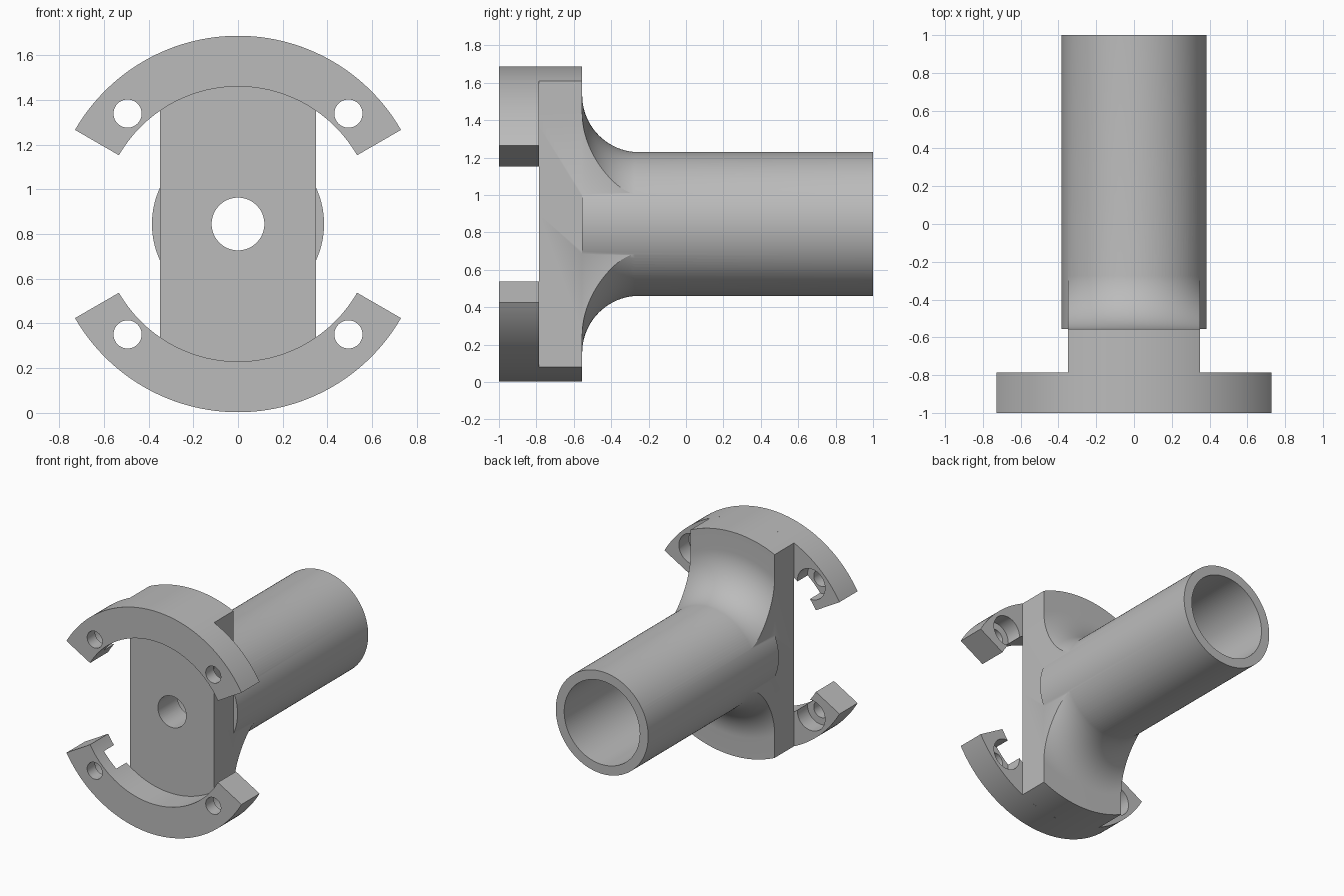
import bpy, bmesh
from math import cos, sin, pi, radians

if "Cube" in bpy.data.objects:
    bpy.data.objects.remove(bpy.data.objects["Cube"])

AXIS_Z = 0.845      # height of the tube axis
RIM = 0.842         # outer radius of flange and clamp arcs
TUBE_R = 0.385
BACK = -0.555       # rear face of the flange
FRONT = -0.785      # front face of the flange

grey = bpy.data.materials.new("Plain grey")
grey.use_nodes = True
grey.diffuse_color = (0.5, 0.5, 0.5, 1)
grey.node_tree.nodes["Principled BSDF"].inputs["Base Color"].default_value = (0.5, 0.5, 0.5, 1)


def finish(name, bm):
    bmesh.ops.recalc_face_normals(bm, faces=bm.faces)
    mesh = bpy.data.meshes.new(name)
    bm.to_mesh(mesh)
    bm.free()
    mesh.materials.append(grey)
    obj = bpy.data.objects.new(name, mesh)
    bpy.context.collection.objects.link(obj)
    return obj


def lathe(name, profile, cx=0.0, cz=AXIS_Z, start=0.0, sweep=2 * pi, steps=128):
    """Turn (radius, y) points about a line along y; a part sweep is a capped sector."""
    bm = bmesh.new()
    verts = [bm.verts.new((cx + r * cos(start), y, cz + r * sin(start))) for r, y in profile]
    full = sweep > 6.28
    if full:
        geom = verts + [bm.edges.new(pair) for pair in zip(verts, verts[1:])]
    else:
        geom = [bm.faces.new(verts)]
    bmesh.ops.spin(bm, geom=geom, cent=(cx, 0, cz), axis=(0, -1, 0),
                   angle=sweep, steps=steps, use_merge=full)
    bmesh.ops.remove_doubles(bm, verts=bm.verts, dist=1e-5)
    return finish(name, bm)


def rod(name, radius, y0, y1, **kw):
    return lathe(name, [(0, y0), (radius, y0), (radius, y1), (0, y1)], **kw)


def box(name, size, centre):
    bm = bmesh.new()
    bmesh.ops.create_cube(bm, size=1)
    bmesh.ops.scale(bm, vec=size, verts=bm.verts)
    bmesh.ops.translate(bm, vec=centre, verts=bm.verts)
    return finish(name, bm)


def combine(obj, other, operation):
    """Apply a boolean and discard the helper."""
    mod = obj.modifiers.new("Boolean", "BOOLEAN")
    mod.operation, mod.object, mod.solver = operation, other, "EXACT"
    bpy.context.view_layer.update()
    result = bpy.data.meshes.new_from_object(
        obj.evaluated_get(bpy.context.evaluated_depsgraph_get()))
    obj.modifiers.clear()
    obj.data = result
    bpy.data.objects.remove(other)


# Flange with a concave fillet flowing into the tube, trimmed to flat sides
FILLET = 0.305
fillet = [(TUBE_R - 0.001 + FILLET * (1 - sin(a)), BACK + FILLET * (1 - cos(a)))
          for a in (i * pi / 40 for i in range(21))]
body = lathe("flanged_tube", [(0, FRONT), (RIM, FRONT), (RIM, BACK)] + fillet
             + [(0, BACK + FILLET)])
combine(body, box("flat_sides", (0.7, 3, 3), (0, 0, AXIS_Z)), "INTERSECT")

# Tube, its wide bore and the small front hole
combine(body, rod("tube", TUBE_R, BACK, 1), "UNION")
combine(body, rod("bore", 0.315, BACK, 1.2), "DIFFERENCE")
combine(body, rod("front_hole", 0.118, -1.2, 0, steps=64), "DIFFERENCE")

# Upper and lower clamp arcs with counterbored bolt holes
parts = [body]
for name, start, side in (("upper_clamp_arc", 30, 1), ("lower_clamp_arc", 210, -1)):
    arc = lathe(name, [(0.615, -1), (RIM, -1), (RIM, FRONT), (0.615, FRONT)],
                start=radians(start), sweep=radians(120), steps=64)
    for x in (-0.494, 0.494):
        bolt = lathe("bolt_hole", [(0, -1.1), (0.063, -1.1), (0.063, -0.905),
                                   (0.115, -0.905), (0.115, -0.7), (0, -0.7)],
                     cx=x, cz=AXIS_Z + side * 0.494, steps=48)
        combine(arc, bolt, "DIFFERENCE")
    parts.append(arc)

# Smooth round surfaces, crisp edges
bpy.ops.object.select_all(action="DESELECT")
for obj in parts:
    obj.select_set(True)
bpy.context.view_layer.objects.active = body
bpy.ops.object.shade_smooth_by_angle(angle=radians(25))
